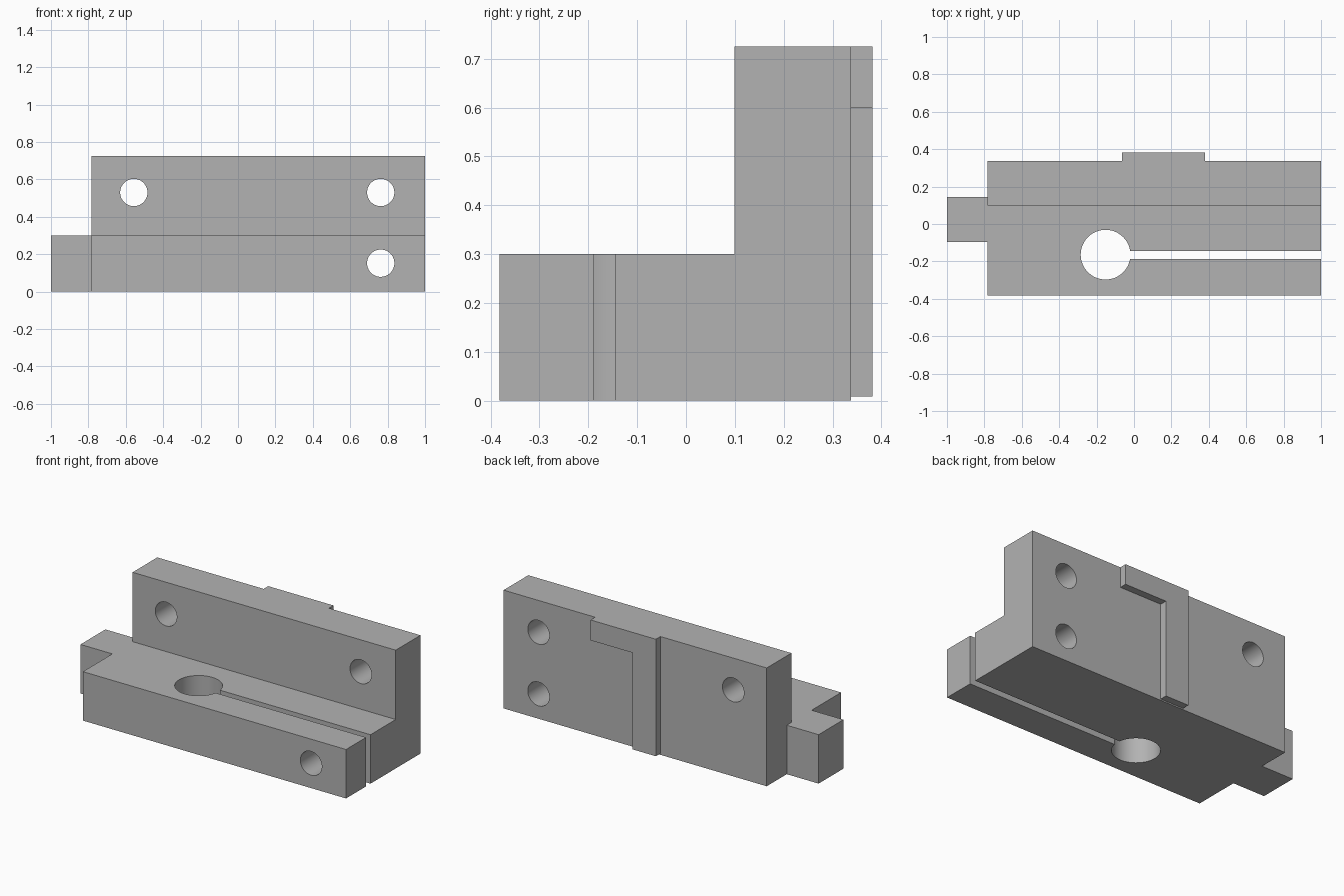
import bpy
import bmesh
from mathutils import Matrix, Vector
from math import pi

default = bpy.data.objects.get("Cube")
if default:
    bpy.data.objects.remove(default, do_unlink=True)

grey = bpy.data.materials.new("machined grey")
grey.use_nodes = True
colour = (0.45, 0.45, 0.45, 1)
grey.diffuse_color = colour
grey.node_tree.nodes["Principled BSDF"].inputs["Base Color"].default_value = colour


def prism(name, outline, axis, start, end):
    """Extrude a closed outline: (y, z) along x, (x, y) along z, or (x, z) along y."""
    place = {"x": lambda a, b, d: (d, a, b),
             "y": lambda a, b, d: (a, d, b),
             "z": lambda a, b, d: (a, b, d)}[axis]
    bm = bmesh.new()
    face = bm.faces.new([bm.verts.new(place(a, b, start)) for a, b in outline])
    extruded = bmesh.ops.extrude_face_region(bm, geom=[face])["geom"]
    moved = [v for v in extruded if isinstance(v, bmesh.types.BMVert)]
    bmesh.ops.translate(bm, verts=moved, vec=Vector(place(0, 0, end - start)))
    bmesh.ops.recalc_face_normals(bm, faces=bm.faces)
    return add_object(name, bm)


def add_object(name, bm):
    mesh = bpy.data.meshes.new(name)
    bm.to_mesh(mesh)
    bm.free()
    mesh.materials.append(grey)
    obj = bpy.data.objects.new(name, mesh)
    bpy.context.collection.objects.link(obj)
    return obj


def rectangle(a0, a1, b0, b1):
    return [(a0, b0), (a1, b0), (a1, b1), (a0, b1)]


def drill(name, centre, radius, along_y):
    bm = bmesh.new()
    turn = Matrix.Rotation(pi / 2, 4, "X") if along_y else Matrix()
    bmesh.ops.create_cone(bm, cap_ends=True, segments=64, radius1=radius,
                          radius2=radius, depth=3,
                          matrix=Matrix.Translation(centre) @ turn)
    return add_object(name, bm)


def boolean(target, other, operation):
    mod = target.modifiers.new(other.name, "BOOLEAN")
    mod.operation = operation
    mod.solver = "EXACT"
    mod.object = other
    bpy.context.view_layer.objects.active = target
    bpy.ops.object.modifier_apply(modifier=mod.name)
    other.hide_render = True
    bpy.data.objects.remove(other, do_unlink=True)


# L-shaped bracket: base and upright wall
FRONT, WALL, BACK = -0.382, 0.099, 0.338
LEDGE, TOP, END = 0.3, 0.725, -0.784
bracket = prism("bracket", [(FRONT, 0), (BACK, 0), (BACK, TOP), (WALL, TOP),
                            (WALL, LEDGE), (FRONT, LEDGE)], "x", END, 1)

# Tab on the end of the base
tab = prism("end_tab", rectangle(-1, END + 0.05, -0.097, 0.144), "z", 0, LEDGE)
boolean(bracket, tab, "UNION")

# Clamp bore with its slit
boolean(bracket, drill("clamp_bore", (-0.152, -0.164, 0), 0.133, False), "DIFFERENCE")
slit = prism("clamp_slit", rectangle(-0.1, 1.2, -0.188, -0.145), "z", -0.2, 0.5)
boolean(bracket, slit, "DIFFERENCE")

# Bolt holes through the wall and base
for x, z in [(-0.557, 0.53), (0.763, 0.53), (0.763, 0.152)]:
    boolean(bracket, drill("bolt_hole", (x, 0, z), 0.073, True), "DIFFERENCE")

# Raised rib on the back, shaped like an upside-down L
rib = prism("back_rib", [(-0.063, 0.008), (0.095, 0.008), (0.095, 0.6),
                         (0.38, 0.6), (0.38, TOP), (-0.063, TOP)], "y", BACK, 0.382)

# Smooth bores, sharp edges
bpy.ops.object.select_all(action="DESELECT")
bracket.select_set(True)
bpy.context.view_layer.objects.active = bracket
bpy.ops.object.shade_smooth_by_angle(angle=pi / 6)
